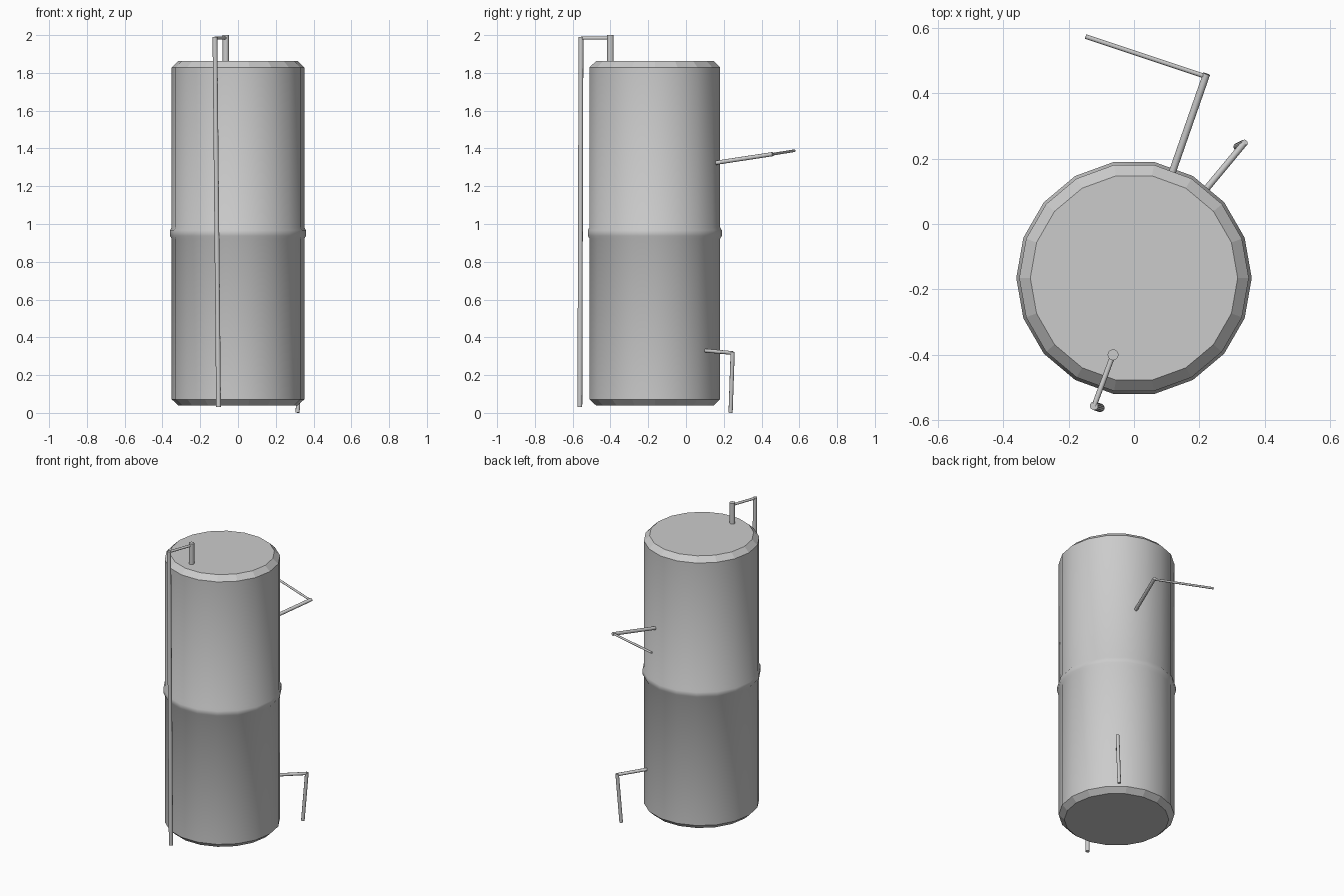
import bpy, bmesh, math
from mathutils import Vector

if "Cube" in bpy.data.objects:
    bpy.data.objects.remove(bpy.data.objects["Cube"])

TANK_Y = -0.165
SIDES = 18


def add_object(name, bm):
    bmesh.ops.recalc_face_normals(bm, faces=bm.faces)
    mesh = bpy.data.meshes.new(name)
    bm.to_mesh(mesh)
    bm.free()
    ob = bpy.data.objects.new(name, mesh)
    bpy.context.collection.objects.link(ob)
    return ob


def lathe(name, profile, sides, y):
    """Revolve (radius, z, smooth strip above) points about a vertical axis."""
    bm = bmesh.new()
    rings = []
    for r, z, _ in profile:
        rings.append([bm.verts.new((r * math.cos(2 * math.pi * i / sides),
                                    y + r * math.sin(2 * math.pi * i / sides), z))
                      for i in range(sides)])
    for k in range(len(rings) - 1):
        a, b = rings[k], rings[k + 1]
        for i in range(sides):
            j = (i + 1) % sides
            bm.faces.new((a[i], a[j], b[j], b[i])).smooth = profile[k][2]
    bm.faces.new(rings[0])
    bm.faces.new(rings[-1])
    return add_object(name, bm)


def rod(name, start, end, radius, sides=12):
    """Capped round bar between two points."""
    start, end = Vector(start), Vector(end)
    axis = end - start
    bm = bmesh.new()
    bmesh.ops.create_cone(bm, cap_ends=True, segments=sides, radius1=radius,
                          radius2=radius, depth=axis.length)
    for f in bm.faces:
        f.smooth = len(f.verts) == 4
    ob = add_object(name, bm)
    ob.data.transform(axis.to_track_quat('Z', 'Y').to_matrix().to_4x4())
    ob.location = (start + end) / 2
    return ob


# Tank body: flat chamfered ends, smooth wall with a raised band at mid height
lathe("tank_body", [
    (0.317, 0.04, False), (0.351, 0.072, True),
    (0.351, 0.922, True), (0.36, 0.937, True),
    (0.36, 0.967, True), (0.351, 0.982, True),
    (0.351, 1.829, False), (0.317, 1.862, False)], SIDES, TANK_Y)

# Top outlet with the long down pipe at the front
rod("top_outlet", (-0.064, -0.4, 1.85), (-0.064, -0.4, 2.0), 0.017)
rod("top_link", (-0.064, -0.4, 1.984), (-0.122, -0.556, 1.984), 0.008)
rod("long_down_pipe", (-0.122, -0.556, 1.99), (-0.103, -0.562, 0.03), 0.013)

# Low drain at the back right
rod("drain_arm", (0.215, 0.1, 0.33), (0.337, 0.247, 0.317), 0.010)
rod("drain_spout", (0.337, 0.247, 0.323), (0.315, 0.236, 0.001), 0.011)

# Bent handle at the back
rod("handle_arm", (0.117, 0.158, 1.324), (0.222, 0.459, 1.37), 0.011)
rod("handle_bar", (0.222, 0.45, 1.368), (-0.148, 0.573, 1.388), 0.007)
